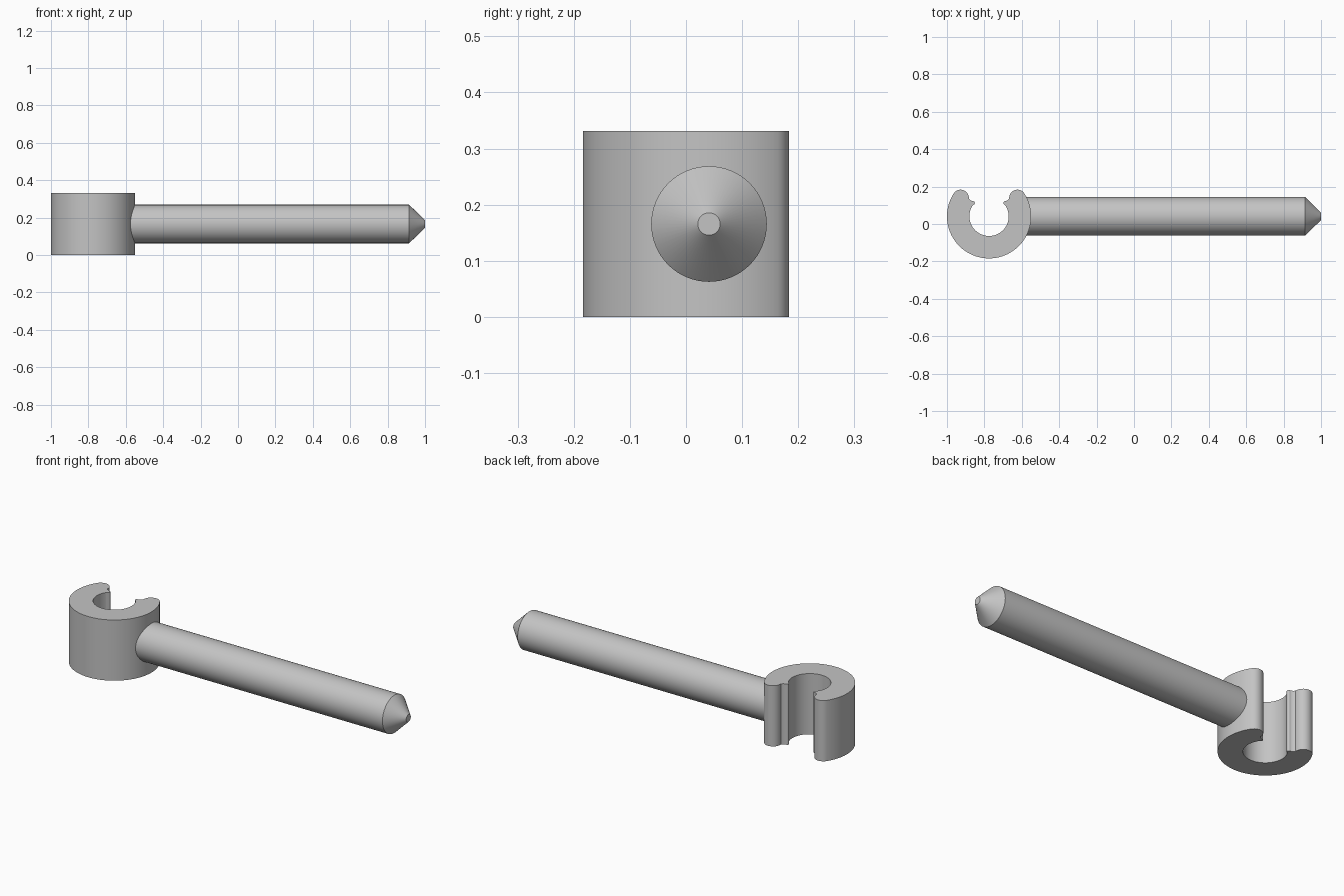
import bpy
import bmesh
from math import radians, cos, sin, pi
from mathutils import Matrix, Vector

cube = bpy.data.objects.get("Cube")
if cube:
    bpy.data.objects.remove(cube)

CLIP_X, AXIS_Y = -0.775, 0.041
HEIGHT, MID_Z = 0.331, 0.1655
OUTER, INNER = 0.225, 0.105

grey = bpy.data.materials.new("plain_grey")
grey.use_nodes = True
colour = (0.55, 0.55, 0.55, 1)
grey.diffuse_color = colour
grey.node_tree.nodes["Principled BSDF"].inputs["Base Color"].default_value = colour


def arc(centre, radius, start, end, steps):
    """Points along an arc, angles in degrees."""
    angles = [radians(start + (end - start) * i / steps) for i in range(steps + 1)]
    return [(centre[0] + radius * cos(a), centre[1] + radius * sin(a)) for a in angles]


def finish(name, bm):
    bmesh.ops.recalc_face_normals(bm, faces=bm.faces)
    mesh = bpy.data.meshes.new(name)
    bm.to_mesh(mesh)
    bm.free()
    mesh.materials.append(grey)
    obj = bpy.data.objects.new(name, mesh)
    bpy.context.collection.objects.link(obj)
    bpy.ops.object.select_all(action="DESELECT")
    obj.select_set(True)
    bpy.context.view_layer.objects.active = obj
    bpy.ops.object.shade_smooth_by_angle(angle=radians(35))
    return obj


# Open clip: right half of the C profile, mirrored and extruded
tip = 0.044
tip_angle = 33
tip_centre = ((OUTER - tip) * cos(radians(tip_angle)), (OUTER - tip) * sin(radians(tip_angle)))
half = arc((0, 0), OUTER, -90, tip_angle, 40)
half += arc(tip_centre, tip, tip_angle, 185, 16)[1:]
half += [(0.100, 0.087), (0.092, 0.082)]
half += arc((0.086, 0.071), 0.010, 80, 215, 6)
half += arc((0, 0), INNER, 34, -90, 32)
outline = half + [(-x, y) for x, y in reversed(half[1:-1])]

bm = bmesh.new()
base = bm.faces.new([bm.verts.new((x + CLIP_X, y + AXIS_Y, 0)) for x, y in outline])
solid = bmesh.ops.extrude_face_region(bm, geom=[base], use_keep_orig=True)
top_verts = [v for v in solid["geom"] if isinstance(v, bmesh.types.BMVert)]
bmesh.ops.translate(bm, verts=top_verts, vec=Vector((0, 0, HEIGHT)))
finish("open_clip", bm)


# Round shaft and its blunt cone tip
def rod(name, start, end, r_start, r_end):
    bm = bmesh.new()
    place = Matrix.Translation(((start + end) / 2, AXIS_Y, MID_Z)) @ Matrix.Rotation(pi / 2, 4, "Y")
    bmesh.ops.create_cone(bm, cap_ends=True, segments=64, radius1=r_start,
                          radius2=r_end, depth=end - start, matrix=place)
    return finish(name, bm)


rod("shaft", -0.63, 0.915, 0.103, 0.103)
rod("shaft_tip", 0.915, 1.0, 0.103, 0.02)
